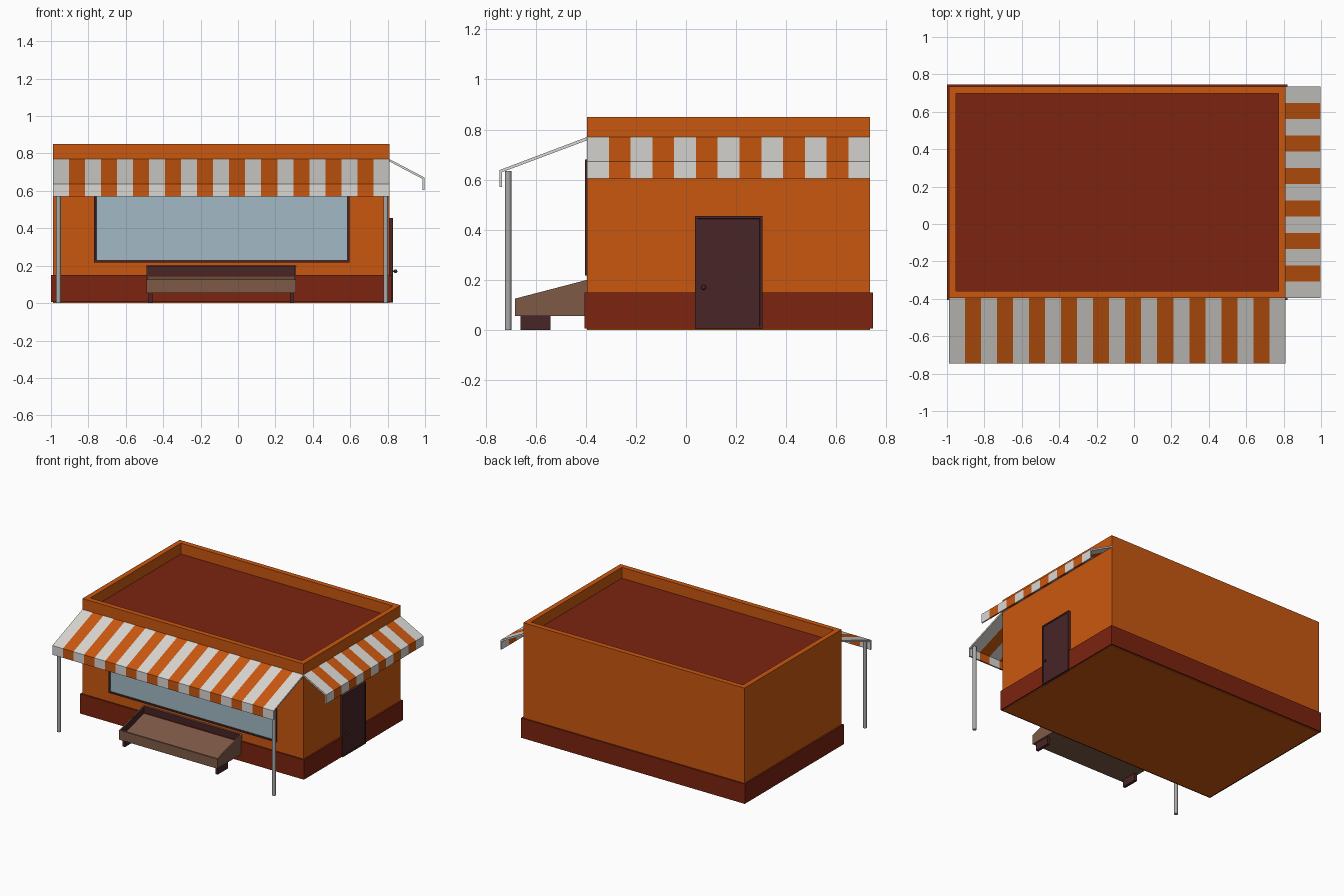
import bpy, bmesh, math
from mathutils import Vector

if "Cube" in bpy.data.objects:
    bpy.data.objects.remove(bpy.data.objects["Cube"])


def material(name, r, g, b):
    m = bpy.data.materials.new(name)
    m.use_nodes = True
    m.diffuse_color = (r, g, b, 1)
    m.node_tree.nodes["Principled BSDF"].inputs["Base Color"].default_value = (r, g, b, 1)
    return m


orange = material("orange", 0.59, 0.097, 0.005)
dark_red = material("dark red", 0.2, 0.017, 0.005)
maroon = material("dark maroon", 0.064, 0.018, 0.02)
white = material("off white", 0.7, 0.68, 0.65)
brown = material("wood brown", 0.21, 0.102, 0.063)
glass = material("pale blue glass", 0.36, 0.49, 0.56)
grey = material("post grey", 0.4, 0.4, 0.4)


def finish(bm, name, *mats):
    bmesh.ops.recalc_face_normals(bm, faces=bm.faces)
    me = bpy.data.meshes.new(name)
    bm.to_mesh(me)
    bm.free()
    for m in mats:
        me.materials.append(m)
    ob = bpy.data.objects.new(name, me)
    bpy.context.collection.objects.link(ob)
    return ob


def box_bm(lo, hi):
    bm = bmesh.new()
    bmesh.ops.create_cube(bm, size=1)
    lo, hi = Vector(lo), Vector(hi)
    for v in bm.verts:
        v.co = (lo + hi) / 2 + v.co * (hi - lo)
    return bm


def box(name, lo, hi, mat):
    return finish(box_bm(lo, hi), name, mat)


def facing(bm, direction):
    return max(bm.faces, key=lambda f: f.normal.dot(Vector(direction)))


def sweep(name, profile, place, start, end, count, *mats):
    """Sweep a closed profile along a line, alternating the materials per segment."""
    bm = bmesh.new()
    rings = [[bm.verts.new(place(start + (end - start) * i / count, d, z)) for d, z in profile]
             for i in range(count + 1)]
    n = len(profile)
    for i in range(count):
        for j in range(n):
            k = (j + 1) % n
            f = bm.faces.new((rings[i][j], rings[i][k], rings[i + 1][k], rings[i + 1][j]))
            f.material_index = i % len(mats)
    bm.faces.new(rings[0])
    bm.faces.new(rings[-1]).material_index = (count - 1) % len(mats)
    return finish(bm, name, *mats)


LEFT, RIGHT, FRONT, BACK = -0.99, 0.81, -0.395, 0.735

# Building shell with a sunken roof
bm = box_bm((LEFT, FRONT, 0), (RIGHT, BACK, 0.85))
bm.normal_update()
top = facing(bm, (0, 0, 1))
bmesh.ops.inset_region(bm, faces=[top], thickness=0.053)
inner = bmesh.ops.extrude_face_region(bm, geom=[top])
verts = [g for g in inner["geom"] if isinstance(g, bmesh.types.BMVert)]
floor = [g for g in inner["geom"] if isinstance(g, bmesh.types.BMFace)][0]
bmesh.ops.delete(bm, geom=[top], context='FACES_ONLY')
bmesh.ops.translate(bm, verts=verts, vec=(0, 0, -0.08))
floor.material_index = 1
finish(bm, "building_shell", orange, dark_red)

# Plinth: four boards around the foot of the walls
T = 0.011
for name, lo, hi in (
        ("plinth_front", (LEFT - T, FRONT - T, 0.005), (RIGHT + T, FRONT, 0.15)),
        ("plinth_back", (LEFT - T, BACK, 0.005), (RIGHT + T, BACK + T, 0.15)),
        ("plinth_right_end", (LEFT - T, FRONT, 0.005), (LEFT, BACK, 0.15)),
        ("plinth_left_end", (RIGHT, FRONT, 0.005), (RIGHT + T, BACK, 0.15))):
    box(name, lo, hi, dark_red)

# Striped awnings
sweep("front_awning",
      [(0, 0.77), (0.35, 0.638), (0.35, 0.57), (0.339, 0.57), (0.339, 0.63), (0, 0.757)],
      lambda t, d, z: (t, FRONT - d, z), LEFT, RIGHT, 21, white, orange)
sweep("side_awning",
      [(0, 0.77), (0.186, 0.672), (0.186, 0.605), (0.176, 0.605), (0.176, 0.664), (0, 0.757)],
      lambda t, d, z: (RIGHT + d, t, z), FRONT, BACK, 13, white, orange)

# Awning posts
for name, x in (("right_post", -0.96), ("left_post", 0.79)):
    bm = bmesh.new()
    bmesh.ops.create_cone(bm, cap_ends=True, segments=16, radius1=0.013, radius2=0.013, depth=0.635)
    bmesh.ops.translate(bm, verts=bm.verts, vec=(x, -0.71, 0.3175))
    for f in bm.faces:
        f.smooth = len(f.verts) == 4
    finish(bm, name, grey)

# Shop window: frame inset around a slightly recessed pane
bm = box_bm((-0.77, FRONT - 0.009, 0.218), (0.595, FRONT + 0.01, 0.68))
bm.normal_update()
pane = facing(bm, (0, -1, 0))
bmesh.ops.inset_region(bm, faces=[pane], thickness=0.017)
bmesh.ops.inset_region(bm, faces=[pane], thickness=0.001, depth=-0.005)
pane.material_index = 1
finish(bm, "shop_window", maroon, glass)

# Side door: raised frame, leaf and knob
bm = box_bm((RIGHT - 0.01, 0.035, 0.003), (RIGHT + 0.018, 0.305, 0.455))
bm.normal_update()
leaf = facing(bm, (1, 0, 0))
bmesh.ops.inset_region(bm, faces=[leaf], thickness=0.015)
bmesh.ops.inset_region(bm, faces=[leaf], thickness=0.001, depth=-0.004)
finish(bm, "side_door", maroon)
bm = bmesh.new()
bmesh.ops.create_uvsphere(bm, u_segments=12, v_segments=8, radius=0.01)
bmesh.ops.translate(bm, verts=bm.verts, vec=(0.842, 0.07, 0.17))
for f in bm.faces:
    f.smooth = True
finish(bm, "door_knob", maroon)
box("knob_stem", (0.82, 0.066, 0.166), (0.842, 0.074, 0.174), maroon)

# Display crate: sloped box, hollowed from the top
bm = box_bm((-0.49, -0.683, 0.055), (0.31, FRONT, 0.2))
for v in bm.verts:
    if v.co.z > 0.1 and v.co.y < -0.5:
        v.co.z = 0.125
bm.normal_update()
top = facing(bm, (0, 0, 1))
bmesh.ops.inset_region(bm, faces=[top], thickness=0.013)
inner = bmesh.ops.extrude_face_region(bm, geom=[top])
verts = [g for g in inner["geom"] if isinstance(g, bmesh.types.BMVert)]
floor = [g for g in inner["geom"] if isinstance(g, bmesh.types.BMFace)][0]
bmesh.ops.delete(bm, geom=[top], context='FACES_ONLY')
bmesh.ops.translate(bm, verts=verts, vec=(0, 0, -0.052))
for e in floor.edges:
    for f in e.link_faces:
        if f != floor:
            f.material_index = 1
finish(bm, "display_crate", brown, maroon)

# Crate feet
for name, x in (("crate_foot_right", -0.468), ("crate_foot_left", 0.288)):
    box(name, (x - 0.01, -0.66, 0), (x + 0.01, -0.54, 0.056), maroon)
